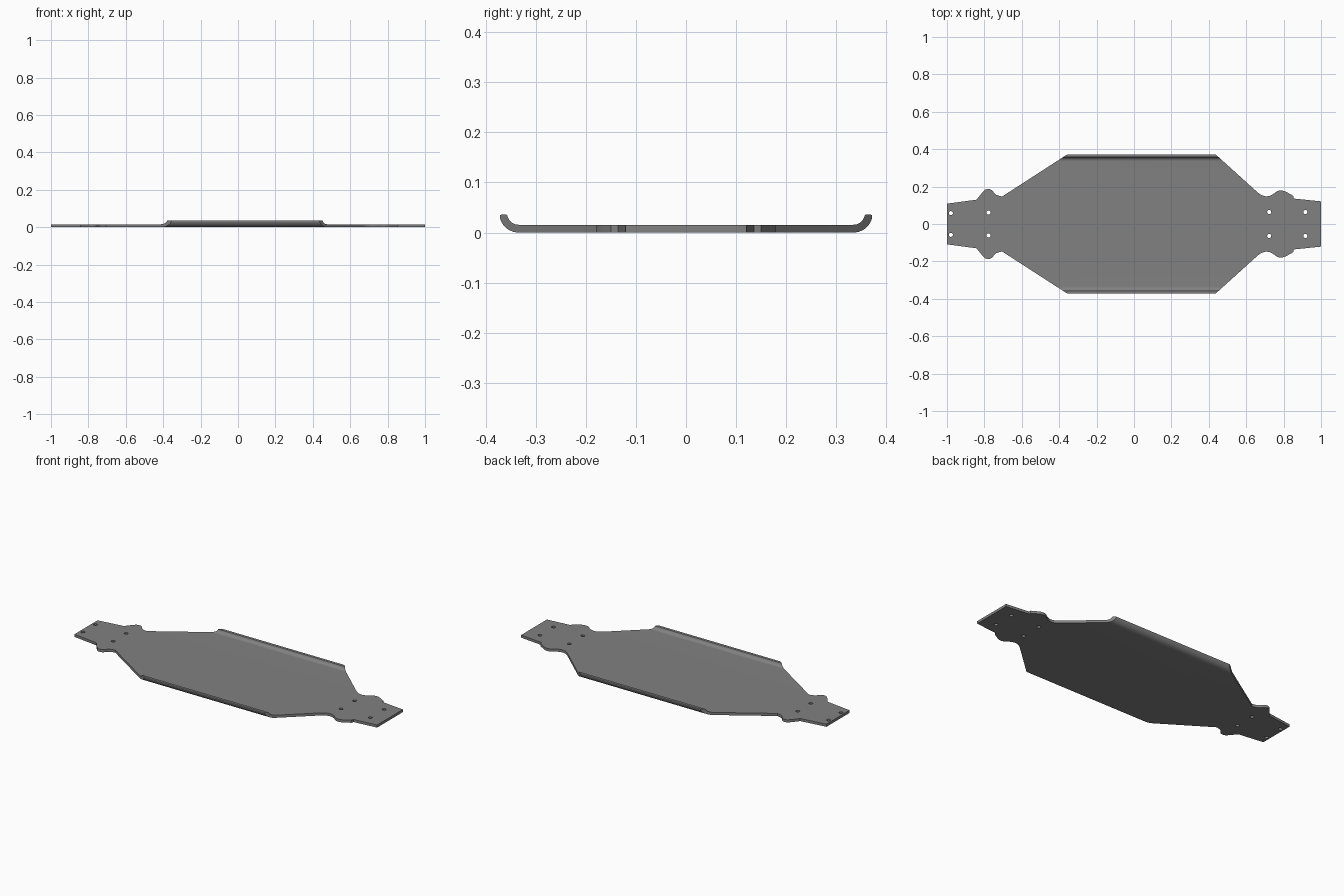
import bpy, bmesh, math
from mathutils import Vector

if "Cube" in bpy.data.objects:
    bpy.data.objects.remove(bpy.data.objects["Cube"])

grey = bpy.data.materials.new("plate grey")
grey.diffuse_color = (0.22, 0.22, 0.22, 1)
grey.use_nodes = True
grey.node_tree.nodes["Principled BSDF"].inputs["Base Color"].default_value = grey.diffuse_color


def prism(name, points, axis):
    """Extrude a closed polygon along a vector, returning a solid object."""
    bm = bmesh.new()
    face = bm.faces.new([bm.verts.new(p) for p in points])
    ext = bmesh.ops.extrude_face_region(bm, geom=[face])
    bmesh.ops.translate(bm, vec=axis, verts=[g for g in ext["geom"] if isinstance(g, bmesh.types.BMVert)])
    bmesh.ops.recalc_face_normals(bm, faces=bm.faces)
    mesh = bpy.data.meshes.new(name)
    bm.to_mesh(mesh)
    bm.free()
    mesh.materials.append(grey)
    ob = bpy.data.objects.new(name, mesh)
    bpy.context.collection.objects.link(ob)
    return ob


def rounded(pts, steps=4):
    """Smooth curve through the points (Catmull-Rom)."""
    p = [Vector(q) for q in pts]
    p = [2 * p[0] - p[1]] + p + [2 * p[-1] - p[-2]]
    out = []
    for a, b, c, d in zip(p, p[1:], p[2:], p[3:]):
        for i in range(steps):
            t = i / steps
            out.append(tuple(0.5 * (2 * b + (c - a) * t + (2 * a - 5 * b + 4 * c - d) * t * t
                                    + (3 * b - a - 3 * c + d) * t ** 3)))
    return out + [tuple(p[-2])]


def cut(ob, cutter, operation):
    mod = ob.modifiers.new("cut", 'BOOLEAN')
    mod.operation, mod.solver, mod.object = operation, 'EXACT', cutter
    bpy.context.view_layer.objects.active = ob
    bpy.ops.object.modifier_apply(modifier=mod.name)
    bpy.data.objects.remove(cutter)


# Cross-section: flat plate with turned-up rounded lips
cy, cz, r_out, r_in, end = 0.335, 0.038, 0.038, 0.0225, math.radians(80)


def arc(r):
    return [(cy + r * math.sin(end * i / 10), cz - r * math.cos(end * i / 10)) for i in range(11)]


outer, inner = arc(r_out), arc(r_in)
tip = [(0.3715, 0.0345), (0.369, 0.036), (0.360, 0.036)]
half = outer + tip + inner[::-1]
section = half + [(-y, z) for y, z in half[::-1]]
plate = prism("chassis_plate", [(-1, y, z) for y, z in section], (2, 0, 0))

# Plan outline: tapered ends, rounded ears, wide middle
rear_ear = rounded([(-0.842, 0.130), (-0.802, 0.178), (-0.780, 0.187), (-0.760, 0.181),
                    (-0.738, 0.157), (-0.705, 0.147)])
front_ear = rounded([(0.660, 0.170), (0.683, 0.154), (0.712, 0.148), (0.740, 0.157),
                     (0.765, 0.175), (0.788, 0.179), (0.811, 0.173), (0.852, 0.150)])
edge = [(-1.0, 0.108)] + rear_ear + [(-0.356, 0.3725), (0.436, 0.3725)] + front_ear + [
    (0.854, 0.136), (1.0, 0.121)]
# widen slightly past the lip and ends so the cut faces stay clean
slope_l, slope_r = 0.01 * 1.55, 0.01 * 1.12
edge = [(-1.01, 0.1073)] + edge[1:-1] + [(1.01, 0.120)]
edge = [(x - 0 + slope_l, y + 0.01) if (x, y) == (-0.356, 0.3725) else
        (x - slope_r, y + 0.01) if (x, y) == (0.436, 0.3725) else (x, y) for x, y in edge]
outline = edge + [(x, -y) for x, y in edge[::-1]]
cut(plate, prism("outline_cutter", [(x, y, -0.1) for x, y in outline], (0, 0, 0.3)), 'INTERSECT')

# Screw holes
for x, y in ((-0.979, 0.058), (-0.778, 0.061), (0.723, 0.064), (0.916, 0.064)):
    for side in (1, -1):
        ring = [(x + 0.011 * math.cos(i * math.tau / 20), side * y + 0.011 * math.sin(i * math.tau / 20), -0.1)
                for i in range(20)]
        cut(plate, prism("hole_cutter", ring, (0, 0, 0.3)), 'DIFFERENCE')

# Smooth curves, sharp edges
plate.select_set(True)
bpy.context.view_layer.objects.active = plate
bpy.ops.object.shade_smooth_by_angle(angle=math.radians(30))
